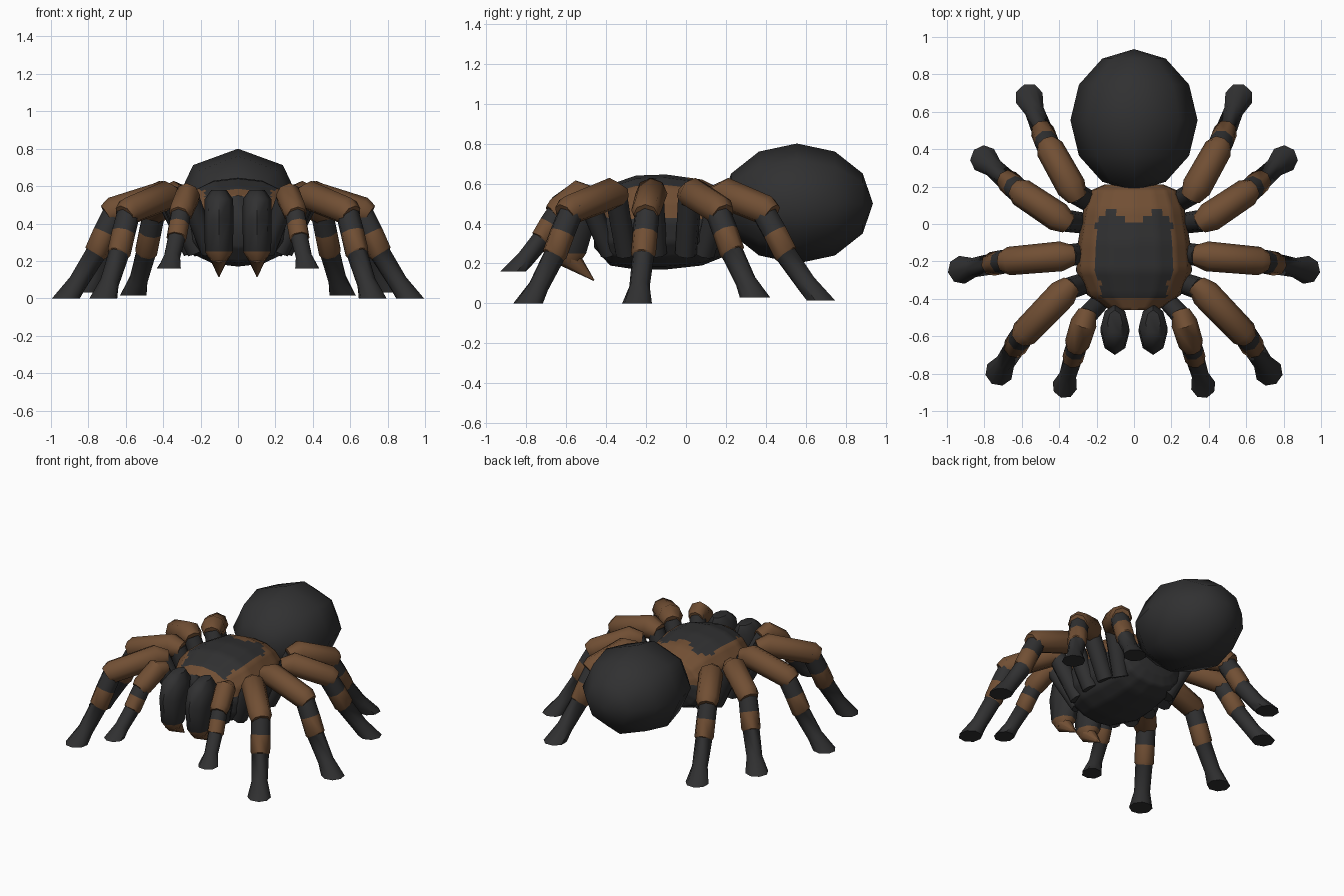
import bpy, bmesh, math
from mathutils import Vector, Matrix

if "Cube" in bpy.data.objects:
    bpy.data.objects.remove(bpy.data.objects["Cube"])


def material(name, rgb):
    m = bpy.data.materials.new(name)
    m.diffuse_color = (*rgb, 1)
    m.use_nodes = True
    m.node_tree.nodes["Principled BSDF"].inputs["Base Color"].default_value = m.diffuse_color
    return m


BLACK = material("charcoal black", (0.030, 0.030, 0.031))
BROWN = material("warm brown", (0.165, 0.078, 0.034))


def finish(bm, name, mats, angle=50):
    bmesh.ops.recalc_face_normals(bm, faces=bm.faces)
    me = bpy.data.meshes.new(name)
    bm.to_mesh(me)
    bm.free()
    for m in mats:
        me.materials.append(m)
    me.shade_smooth()
    me.set_sharp_from_angle(angle=math.radians(angle))
    ob = bpy.data.objects.new(name, me)
    bpy.context.collection.objects.link(ob)
    return ob


def loft(rings, bands=()):
    """Skin a list of point rings; spans listed in bands get material 1."""
    bm = bmesh.new()
    vs = [[bm.verts.new(p) for p in r] for r in rings]
    n = len(vs[0])
    for k in range(len(vs) - 1):
        for i in range(n):
            j = (i + 1) % n
            f = bm.faces.new((vs[k][i], vs[k][j], vs[k + 1][j], vs[k + 1][i]))
            f.material_index = int(k in bands)
    bm.faces.new(vs[0])
    bm.faces.new(vs[-1]).material_index = int(len(vs) - 2 in bands)
    return bm


def ring(c, side, up, a, b, n=8, power=2.0):
    pts = []
    for i in range(n):
        t = 2 * math.pi * i / n
        co, si = math.cos(t), math.sin(t)
        e = 2 / power
        pts.append(Vector(c) + side * a * math.copysign(abs(co) ** e, co)
                   + up * b * math.copysign(abs(si) ** e, si))
    return pts


def tube(path, bands=(), flat_end=False):
    """Tube along (point, radius) pairs, optionally ending in a level sole."""
    pts = [Vector(p) for p, r in path]
    along = pts[-1] - pts[0]
    side = Vector((-along.y, along.x, 0)).normalized()
    rings = []
    for i, (p, r) in enumerate(path):
        t = pts[min(i + 1, len(pts) - 1)] - pts[max(i - 1, 0)]
        t -= side * t.dot(side)
        if flat_end and i == len(pts) - 1:
            t = Vector((0, 0, -1))
        rings.append(ring(p, side, side.cross(t.normalized()), r, r))
    return loft(rings, bands)


X, Y, Z = Vector((1, 0, 0)), Vector((0, 1, 0)), Vector((0, 0, 1))

# abdomen: low sphere with its poles on the y axis
bm = bmesh.new()
bmesh.ops.create_uvsphere(bm, u_segments=8, v_segments=6, radius=1)
bm.transform(Matrix.Translation((0, 0.555, 0.5)) @ Matrix.Diagonal((0.34, 0.38, 0.3, 1))
             @ Matrix.Rotation(math.pi / 2, 4, 'X'))
finish(bm, "abdomen", [BLACK], 80)

# thorax: y, half width, top, bottom
sections = [(0.21, 0.16, 0.52, 0.30), (0.18, 0.23, 0.57, 0.23), (0.08, 0.27, 0.62, 0.19),
            (-0.10, 0.30, 0.645, 0.17), (-0.25, 0.31, 0.64, 0.17),
            (-0.38, 0.25, 0.595, 0.19), (-0.46, 0.13, 0.55, 0.28)]
bm = loft([ring((0, y, (t + b) / 2), X, Z, w, (t - b) / 2, 16, 2.3)
           for y, w, t, b in sections])
bmesh.ops.subdivide_edges(bm, edges=bm.edges, cuts=4, use_grid_fill=True)


def back_patch(x, y):
    x = abs(x)
    top = 0.70 * x if x < 0.1 else 0.07 - 1.0 * max(0, x - 0.14)
    return x < 0.205 and -0.39 < y < top and (x < 0.18 or y > -0.3)


for f in bm.faces:
    c = f.calc_center_median()
    f.material_index = int(c.z > 0.43 and not (c.z > 0.52 and back_patch(c.x, c.y)))
finish(bm, "thorax", [BLACK, BROWN], 60)

# limbs: hip, knee, shin top, foot (x, y each), foot height, size
limbs = {
    "first_leg": ((0.22, -0.30), (0.36, -0.35), (0.60, -0.60), (0.72, -0.79), 0.0, 1.0),
    "second_leg": ((0.24, -0.15), (0.36, -0.17), (0.69, -0.20), (0.92, -0.245), 0.0, 1.0),
    "third_leg": ((0.24, 0.00), (0.38, 0.02), (0.62, 0.18), (0.80, 0.345), 0.03, 1.0),
    "fourth_leg": ((0.19, 0.09), (0.32, 0.17), (0.46, 0.42), (0.56, 0.675), 0.015, 1.0),
    "palp": ((0.15, -0.38), (0.26, -0.50), (0.31, -0.66), (0.37, -0.865), 0.16, 0.88),
}

for side, s in (("left", 1), ("right", -1)):
    for name, (hip, knee, shin, foot, lift, k) in limbs.items():
        H, A, B, F = (Vector((s * p[0], p[1], 0)) for p in (hip, knee, shin, foot))
        d = (B - A).normalized()

        # hidden inner segment rising from the belly to the knee
        finish(tube([(H + Z * 0.25, 0.055 * k), (A + Z * 0.54, 0.06 * k)]),
               f"{side}_{name}_hip", [BLACK])

        # brown upper segment
        finish(tube([(A - d * 0.035 + Z * 0.535, 0.055 * k),
                     (A + d * 0.03 + Z * 0.55, 0.08 * k),
                     (B - d * 0.02 + Z * 0.465, 0.076 * k),
                     (B + d * 0.01 + Z * 0.445, 0.06 * k)]),
               f"{side}_{name}_upper", [BROWN])

        # lower segment with a brown band and a flared foot
        path = []
        for t, z, r in ((-0.2, 0.49, 0.062), (0.1, 0.35, 0.064), (0.3, 0.245, 0.064),
                        (0.32, 0.235, 0.056), (0.72, 0.085, 0.052), (1, 0.0, 0.076)):
            path.append((B.lerp(F, t) + Z * (lift + z * (0.49 - lift) / 0.49), r * k))
        finish(tube(path, bands=(1, 2), flat_end=True),
               f"{side}_{name}_lower", [BLACK, BROWN])

    # jaw: upright column with a brown lower rim
    jaw = [(0.20, -0.585, 0.045, 0.05), (0.25, -0.585, 0.075, 0.085), (0.42, -0.575, 0.078, 0.125),
           (0.53, -0.55, 0.076, 0.12), (0.58, -0.53, 0.04, 0.07)]
    finish(loft([ring((s * 0.102, y, z), X, Y, a, b) for z, y, a, b in jaw], bands=(0,)),
           f"{side}_jaw", [BLACK, BROWN])

    # fang: cone swept backwards
    finish(tube([((s * 0.102, -0.59, 0.235), 0.06), ((s * 0.102, -0.46, 0.115), 0.003)]),
           f"{side}_fang", [BROWN])
